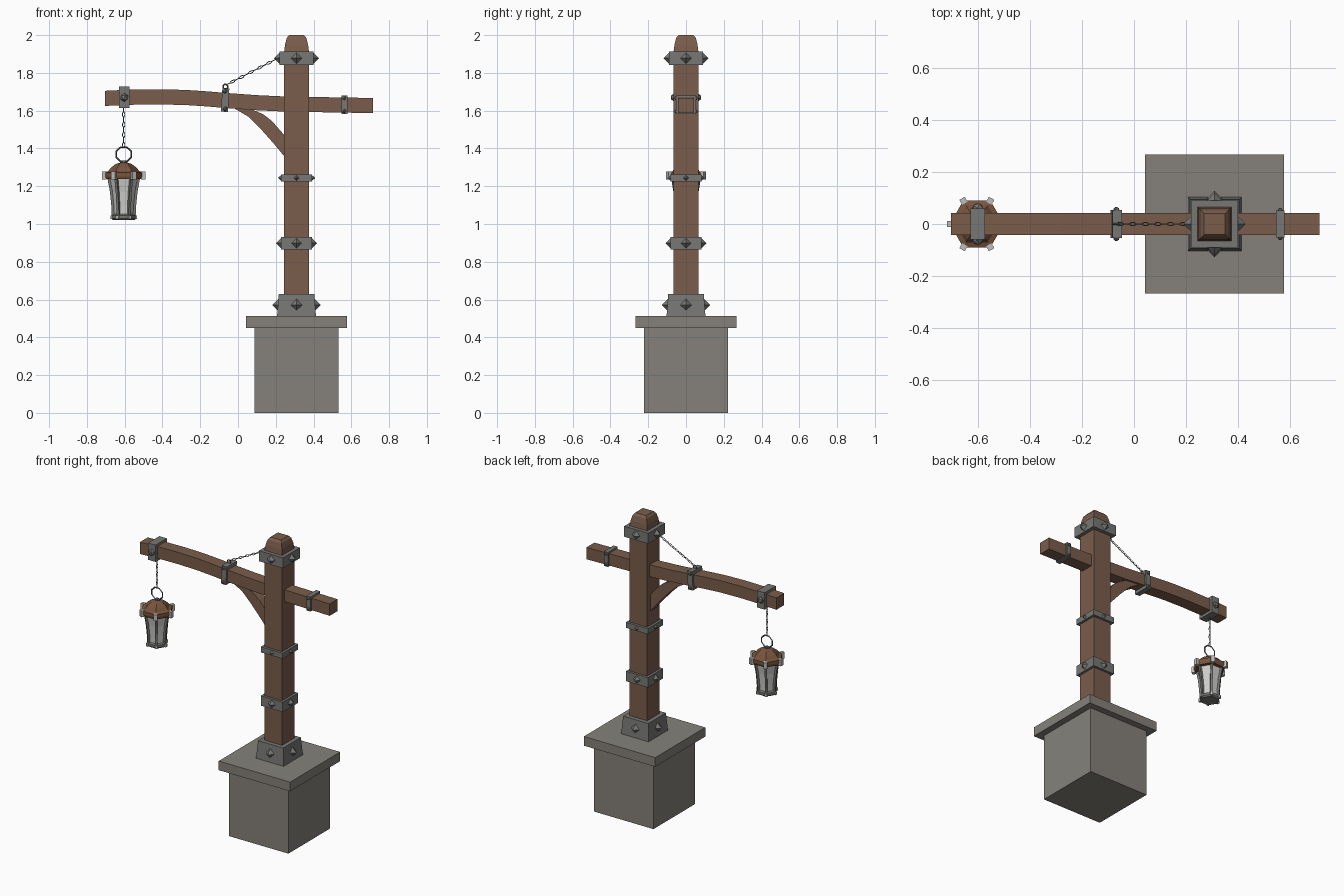
import bpy, bmesh, math
from mathutils import Vector, Matrix

if "Cube" in bpy.data.objects:
    bpy.data.objects.remove(bpy.data.objects["Cube"])


def mat(name, c):
    m = bpy.data.materials.new(name)
    m.diffuse_color = (*c, 1)
    m.use_nodes = True
    m.node_tree.nodes["Principled BSDF"].inputs["Base Color"].default_value = m.diffuse_color
    return m


WOOD = mat("brown wood", (0.195, 0.110, 0.070))
ROOF = mat("lantern brown", (0.19, 0.090, 0.048))
STONE = mat("grey stone", (0.235, 0.222, 0.196))
IRON = mat("dark iron", (0.185, 0.185, 0.178))
STEEL = mat("pale steel", (0.52, 0.52, 0.51))
GLASS = mat("pale glass", (0.62, 0.62, 0.60))

PX = 0.31          # post centre
LX = -0.605        # lantern centre
S2 = math.sqrt(2)


def finish(name, bm, m):
    bmesh.ops.recalc_face_normals(bm, faces=bm.faces)
    me = bpy.data.meshes.new(name)
    bm.to_mesh(me)
    bm.free()
    me.materials.append(m)
    ob = bpy.data.objects.new(name, me)
    bpy.context.collection.objects.link(ob)
    return ob


def skin(bm, rings, closed=False):
    """Bridge a list of point rings with quads, capping the ends unless closed."""
    vs = [[bm.verts.new(p) for p in r] for r in rings]
    n = len(vs[0])
    for i in range(len(vs) - (0 if closed else 1)):
        a, b = vs[i], vs[(i + 1) % len(vs)]
        for j in range(n):
            bm.faces.new((a[j], a[(j + 1) % n], b[(j + 1) % n], b[j]))
    if not closed:
        bm.faces.new(vs[0])
        bm.faces.new(vs[-1])


def lathe(name, prof, n, x, m, turn=0.0):
    """Stack of n-sided rings (radius, z)."""
    bm = bmesh.new()
    skin(bm, [[(x + r * math.cos(turn + math.tau * i / n), r * math.sin(turn + math.tau * i / n), z)
               for i in range(n)] for r, z in prof])
    return finish(name, bm, m)


def square(name, prof, x, m):
    return lathe(name, [(h * S2, z) for h, z in prof], 4, x, m, math.pi / 4)


def box(bm, c, size, rot=Matrix()):
    bmesh.ops.create_cube(bm, size=1, matrix=Matrix.Translation(c) @ rot @ Matrix.Diagonal((*size, 1)))


def bar(name, pts, hy, m):
    """Bar with rectangular section from (x, bottom z, x, top z) stations."""
    bm = bmesh.new()
    skin(bm, [[(xb, -hy, zb), (xb, hy, zb), (xt, hy, zt), (xt, -hy, zt)] for xb, zb, xt, zt in pts])
    return finish(name, bm, m)


def ring(bm, mtx, rx, rz, t, n=8, k=4):
    """Ring in the local xz plane."""
    rings = []
    for i in range(n):
        a = math.tau * (i + 0.5) / n
        c, s = math.cos(a), math.sin(a)
        rings.append([mtx @ Vector(((rx + t * math.cos(b)) * c, t * math.sin(b), (rz + t * math.cos(b)) * s))
                      for b in (math.tau * j / k for j in range(k))])
    skin(bm, rings, closed=True)


def chain(name, a, b, count):
    a, b = Vector(a), Vector(b)
    d = b - a
    q = d.to_track_quat('Z', 'Y').to_matrix().to_4x4()
    bm = bmesh.new()
    for i in range(count):
        mtx = Matrix.Translation(a + d * (i + 0.5) / count) @ q @ Matrix.Rotation(i * math.pi / 2, 4, 'Z')
        ring(bm, mtx, 0.006, d.length / count * 0.55, 0.0025)
    return finish(name, bm, IRON)


# stone plinth
square("plinth_block", [(0.223, 0), (0.223, 0.45)], PX, STONE)
square("plinth_cap", [(0.267, 0.45), (0.267, 0.512)], PX, STONE)

# post with rounded top
square("post", [(0.066, 0.51), (0.066, 1.91), (0.061, 1.95), (0.052, 1.985), (0.040, 2.0)], PX, WOOD)


def collar(name, z0, z1, h0, h1, stud, reach):
    """Iron band on the post with a pyramid stud on each side."""
    square(name, [(h0, z0), (h1, z1)], PX, IRON)
    bm = bmesh.new()
    zc, h = (z0 + z1) / 2, (h0 + h1) / 2 - 0.004
    for k in range(4):
        rot = Matrix.Rotation(k * math.pi / 2, 4, 'Z')
        base = [(h, stud, 0), (h, 0, stud), (h, -stud, 0), (h, 0, -stud)]
        put = [bm.verts.new(rot @ Vector(p) + Vector((PX, 0, zc))) for p in base + [(reach, 0, 0)]]
        for j in range(4):
            bm.faces.new((put[j], put[(j + 1) % 4], put[4]))
        bm.faces.new(put[:4])
    finish(name + "_studs", bm, IRON)


collar("foot_collar", 0.512, 0.63, 0.103, 0.094, 0.034, 0.128)
collar("lower_collar", 0.865, 0.932, 0.082, 0.082, 0.03, 0.108)
collar("middle_collar", 1.225, 1.263, 0.082, 0.082, 0.018, 0.099)
collar("upper_collar", 1.842, 1.913, 0.09, 0.09, 0.033, 0.12)

# bent cross beam
beam = [(-0.705, 1.665), (-0.58, 1.671), (-0.42, 1.673), (-0.28, 1.670), (-0.16, 1.662),
        (-0.04, 1.652), (0.1, 1.642), (0.25, 1.635), (0.715, 1.627)]
bar("cross_beam", [(x, z - 0.04, x, z + 0.04) for x, z in beam], 0.042, WOOD)

# curved brace under the beam
bar("brace", [(-0.05, 1.615, 0.0, 1.64), (-0.02, 1.612, 0.09, 1.60), (0.055, 1.568, 0.135, 1.58),
              (0.125, 1.498, 0.18, 1.545), (0.19, 1.425, 0.215, 1.505), (0.25, 1.352, 0.25, 1.465)],
    0.03, WOOD)


def strap(name, x, z, w, hh, hy, tilt, studs, r):
    """Iron strap around the beam with domed rivets front and back."""
    bm = bmesh.new()
    box(bm, (x, 0, z), (w, 2 * hy, 2 * hh), Matrix.Rotation(tilt, 4, 'Y'))
    for side in (-1, 1):
        for dz in studs:
            bmesh.ops.create_icosphere(bm, subdivisions=1, radius=r,
                                       matrix=Matrix.Translation((x, side * hy, z + dz)))
    finish(name, bm, IRON)


strap("lantern_strap", LX + 0.003, 1.67, 0.056, 0.057, 0.06, 0, (0,), 0.023)
strap("middle_strap", -0.068, 1.656, 0.037, 0.062, 0.054, 0.06, (-0.047, 0.047), 0.013)
strap("tail_strap", 0.563, 1.632, 0.031, 0.049, 0.052, 0, (-0.035, 0.035), 0.011)

# chains and rings
chain("stay_chain", (-0.065, 0, 1.735), (0.225, 0, 1.885), 12)
chain("lantern_chain", (LX, 0, 1.405), (LX, 0, 1.62), 8)
bm = bmesh.new()
ring(bm, Matrix.Translation((-0.067, 0, 1.727)), 0.013, 0.013, 0.004)
finish("stay_eye", bm, IRON)
bm = bmesh.new()
ring(bm, Matrix.Translation((LX, 0, 1.369)), 0.043, 0.041, 0.005)
finish("lantern_ring", bm, IRON)

# lantern: roof, glass and base, all six-sided
lathe("lantern_roof", [(0.098, 1.237), (0.104, 1.252), (0.104, 1.272), (0.083, 1.279), (0.068, 1.298),
                       (0.042, 1.318), (0.018, 1.325)], 6, LX, ROOF)
lathe("lantern_finial", [(0.014, 1.32), (0.014, 1.335)], 6, LX, IRON)
lathe("lantern_glass", [(0.052, 1.04), (0.055, 1.10), (0.061, 1.17), (0.073, 1.24)], 6, LX, GLASS)
lathe("lantern_base", [(0.058, 1.022), (0.066, 1.03), (0.066, 1.046), (0.056, 1.052)], 6, LX, IRON)

ribs, brackets = bmesh.new(), bmesh.new()
for k in range(6):
    spin = Matrix.Translation((LX, 0, 0)) @ Matrix.Rotation(k * math.pi / 3, 4, 'Z')
    # curved corner ribs
    skin(ribs, [[spin @ Vector((r + dx, dy, z)) for dx, dy in
                 ((-0.007, -0.007), (0.007, -0.007), (0.007, 0.007), (-0.007, 0.007))]
                for r, z in ((0.056, 1.035), (0.059, 1.10), (0.066, 1.17), (0.080, 1.245))])
    # corner brackets on the roof rim and base
    for r, z, sx, sy, sz in ((0.103, 1.256, 0.022, 0.024, 0.042), (0.065, 1.036, 0.012, 0.016, 0.02)):
        box(brackets, spin @ Vector((r, 0, z)), (sx, sy, sz), Matrix.Rotation(k * math.pi / 3, 4, 'Z'))
finish("lantern_ribs", ribs, IRON)
finish("lantern_brackets", brackets, STEEL)
